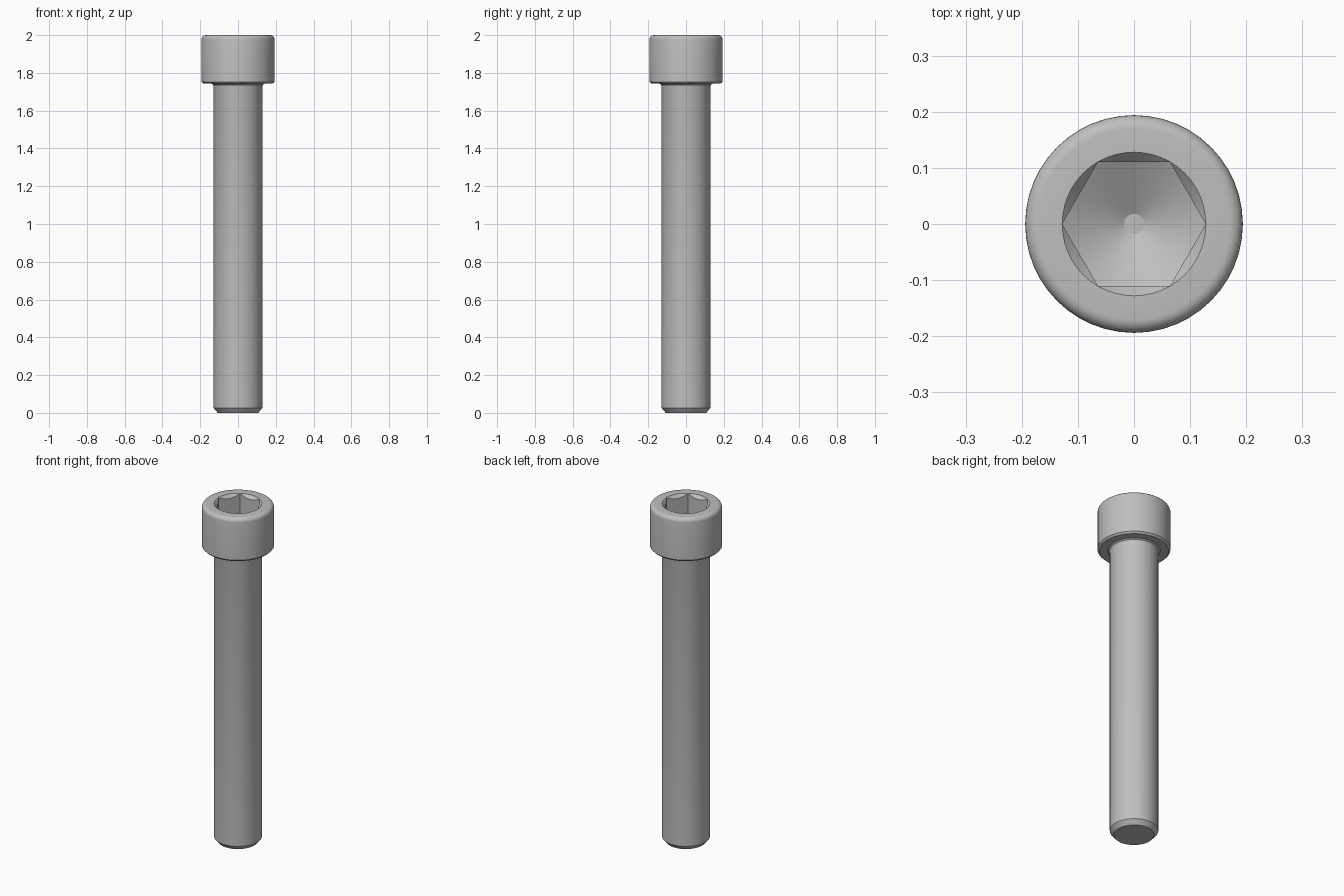
import bpy
import bmesh
from math import cos, sin, pi, radians

cube = bpy.data.objects.get("Cube")
if cube:
    bpy.data.objects.remove(cube, do_unlink=True)

SEGMENTS = 48
HEAD_R, SHAFT_R, SOCKET_R, PIT_R = 0.194, 0.129, 0.128, 0.018
FILLET = 0.024
SOCKET_FLOOR = 1.80


def hex_radius(angle):
    """Distance from the axis to the hexagon wall in this direction."""
    return SOCKET_R * cos(pi / 6) / cos(angle % (pi / 3) - pi / 6)


def profile(angle):
    """Radius and height pairs from the tip, up the outside, into the socket."""
    # Chamfered tip, shaft and neck fillet
    pts = [(0.107, 0), (SHAFT_R, 0.026), (SHAFT_R, 1.725),
           (0.132, 1.737), (0.14, 1.743)]
    # Head underside and side
    pts += [(0.184, 1.743), (HEAD_R, 1.753)]
    # Rounded top rim
    for i in range(7):
        a = i / 6 * pi / 2
        pts.append((HEAD_R - FILLET + FILLET * cos(a), 2 - FILLET + FILLET * sin(a)))
    # Socket chamfer, hexagonal wall and conical floor
    r = hex_radius(angle)
    pts += [(SOCKET_R, 2), (r, 2 - (SOCKET_R - r) * 1.1),
            (r, SOCKET_FLOOR + (r - PIT_R) * 0.58), (PIT_R, SOCKET_FLOOR)]
    return pts


# Sweep the profile around the axis
bm = bmesh.new()
columns = []
for s in range(SEGMENTS):
    a = 2 * pi * s / SEGMENTS
    columns.append([bm.verts.new((r * cos(a), r * sin(a), z)) for r, z in profile(a)])
for s, col in enumerate(columns):
    nxt = columns[(s + 1) % SEGMENTS]
    for i in range(len(col) - 1):
        bm.faces.new((col[i], nxt[i], nxt[i + 1], col[i + 1]))

# Close the tip and the socket floor
bm.faces.new([c[0] for c in reversed(columns)])
bm.faces.new([c[-1] for c in columns])
bmesh.ops.remove_doubles(bm, verts=bm.verts, dist=0.00005)
bmesh.ops.recalc_face_normals(bm, faces=bm.faces)

mesh = bpy.data.meshes.new("socket_head_screw")
bm.to_mesh(mesh)
bm.free()
screw = bpy.data.objects.new("socket_head_screw", mesh)
bpy.context.collection.objects.link(screw)

# Plain grey steel
steel = bpy.data.materials.new("grey_steel")
steel.use_nodes = True
colour = (0.52, 0.52, 0.52, 1)
steel.diffuse_color = colour
steel.node_tree.nodes["Principled BSDF"].inputs["Base Color"].default_value = colour
mesh.materials.append(steel)

bpy.ops.object.select_all(action="DESELECT")
screw.select_set(True)
bpy.context.view_layer.objects.active = screw
bpy.ops.object.shade_smooth_by_angle(angle=radians(25))
